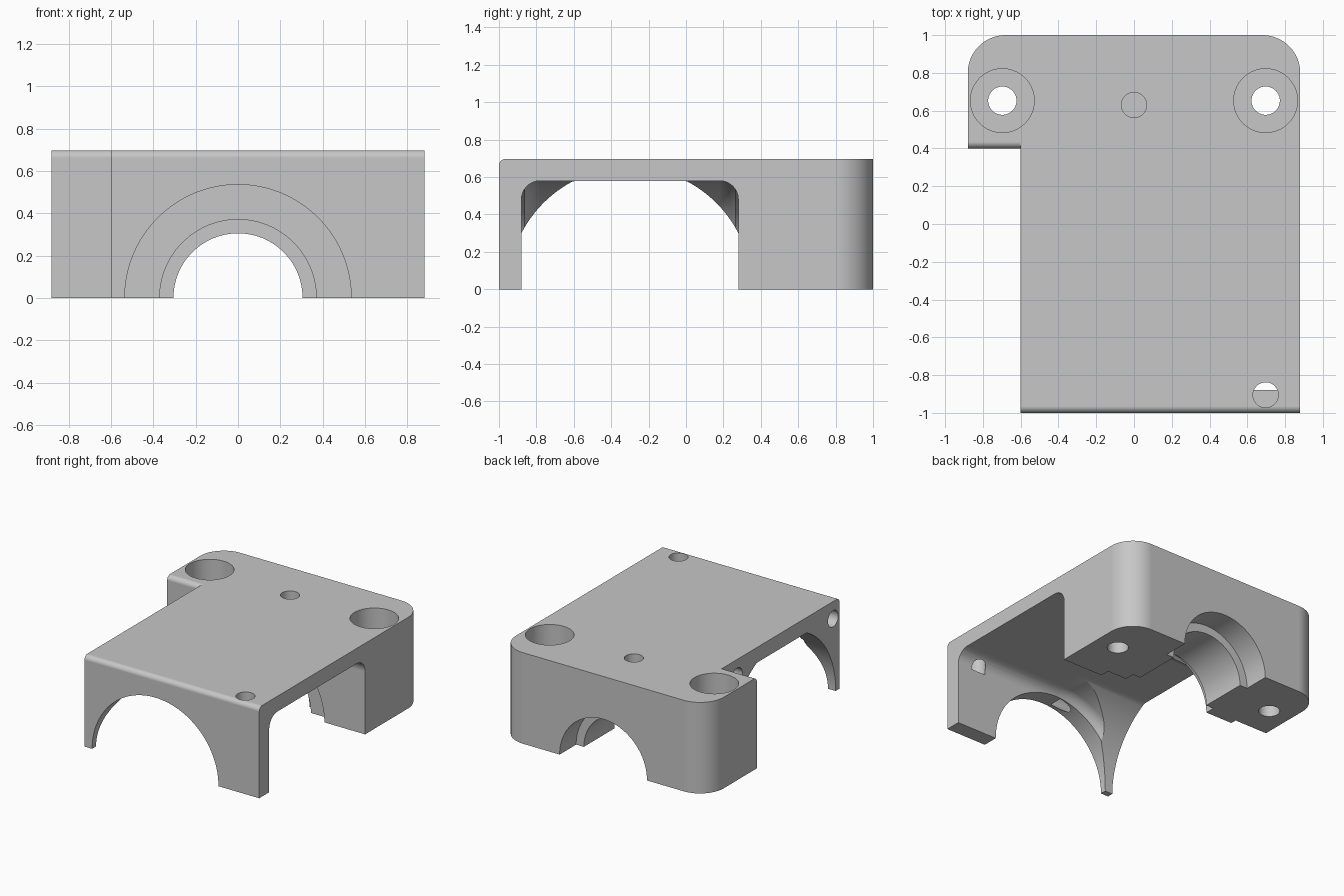
import bpy, bmesh
from math import sin, cos, pi, radians
from mathutils import Matrix

cube = bpy.data.objects.get("Cube")
if cube:
    bpy.data.objects.remove(cube, do_unlink=True)

HEIGHT = 0.697
ROOF = 0.58          # underside of the top plate
FRONT, BLOCK = -0.88, 0.28   # cavity ends

grey = bpy.data.materials.new("plain_grey")
grey.use_nodes = True
grey.diffuse_color = (0.57, 0.57, 0.57, 1)
grey.node_tree.nodes["Principled BSDF"].inputs["Base Color"].default_value = grey.diffuse_color


def make(name, bm):
    bmesh.ops.recalc_face_normals(bm, faces=bm.faces)
    mesh = bpy.data.meshes.new(name)
    bm.to_mesh(mesh)
    bm.free()
    mesh.materials.append(grey)
    obj = bpy.data.objects.new(name, mesh)
    bpy.context.collection.objects.link(obj)
    return obj


def loft(name, rings):
    """Skin a row of matching closed rings and cap both ends."""
    bm = bmesh.new()
    rows = [[bm.verts.new(p) for p in ring] for ring in rings]
    n = len(rows[0])
    for a, b in zip(rows, rows[1:]):
        for i in range(n):
            j = (i + 1) % n
            bm.faces.new((a[i], a[j], b[j], b[i]))
    bm.faces.new(rows[0])
    bm.faces.new(rows[-1])
    return make(name, bm)


def cylinder(name, axis, radius, start, end, u, v, segments=64):
    """Cylinder along x, y or z; u and v are its centre on the other two axes."""
    bm = bmesh.new()
    mid = (start + end) / 2
    place, turn = {
        "x": ((mid, u, v), Matrix.Rotation(pi / 2, 4, "Y")),
        "y": ((u, mid, v), Matrix.Rotation(pi / 2, 4, "X")),
        "z": ((u, v, mid), Matrix.Identity(4)),
    }[axis]
    bmesh.ops.create_cone(bm, cap_ends=True, segments=segments, radius1=radius,
                          radius2=radius, depth=end - start,
                          matrix=Matrix.Translation(place) @ turn)
    return make(name, bm)


def cut(body, cutter):
    bpy.context.view_layer.objects.active = body
    mod = body.modifiers.new(cutter.name, "BOOLEAN")
    mod.operation = "DIFFERENCE"
    mod.solver = "EXACT"
    mod.object = cutter
    bpy.ops.object.modifier_apply(modifier=mod.name)
    bpy.data.objects.remove(cutter, do_unlink=True)


# Body outline with rounded back corners and an ear on one side
def corner(cx, cy, r, start):
    return [(cx + r * cos(start + pi / 2 * i / 16), cy + r * sin(start + pi / 2 * i / 16))
            for i in range(17)]


outline = [(-0.6, -1), (0.88, -1)]
outline += corner(0.68, 0.8, 0.2, 0) + corner(-0.68, 0.8, 0.2, pi / 2)
outline += [(-0.88, 0.4), (-0.6, 0.4)]
body = loft("housing", [[(x, y, z) for x, y in outline] for z in (0, HEIGHT)])


# Soften the forward top edges of the plate and the ear
def round_edge(y, x0, x1, r=0.035):
    curve = corner(y + r, HEIGHT - r, r, pi / 2)
    top, front = HEIGHT + 0.05, y - 0.05
    profile = [(y + r, top)] + curve + [(front, HEIGHT - r), (front, top)]
    cut(body, loft("edge_round", [[(x, a, b) for a, b in profile] for x in (x0, x1)]))


round_edge(-1, -0.7, 1)
round_edge(0.4, -1, -0.6)


# Main cavity: flat roof running into a quarter round, with filleted ends
def cavity_ring(r, y):
    arc = [(-r * cos(pi / 2 * i / 32), y, r * sin(pi / 2 * i / 32)) for i in range(33)]
    return [(1, y, -0.1), (-r, y, -0.1)] + arc + [(1, y, r)]


FILLET = 0.1
steps = [pi / 2 * i / 8 for i in range(9)]
rings = [cavity_ring(ROOF - FILLET * (1 - sin(a)), FRONT + FILLET * (1 - cos(a))) for a in steps]
rings += [cavity_ring(ROOF - FILLET * (1 - cos(a)), BLOCK - FILLET * (1 - sin(a))) for a in steps]
cut(body, loft("cavity", rings))

# Front arch, running on as a shallow recess in the rear block
R, CENTRE = 0.653, -0.3
cut(body, cylinder("front_arch", "y", 0.535, -1.1, CENTRE + R, 0, 0, 128))

# Side arch, flattened at the roof
arch = [(CENTRE + R * cos(pi * i / 96), min(ROOF, R * sin(pi * i / 96))) for i in range(97)]
arch = [(CENTRE + R, -0.1)] + arch + [(CENTRE - R, -0.1)]
cut(body, loft("side_arch", [[(x, y, z) for y, z in arch] for x in (-0.7, 0)]))

# Stepped bore through the rear block
cut(body, cylinder("bore", "y", 0.305, 0.1, 1.1, 0, 0, 96))
cut(body, cylinder("bore_front", "y", 0.37, 0.1, 0.43, 0, 0, 96))
cut(body, cylinder("bore_back", "y", 0.37, 0.8, 1.1, 0, 0, 96))

# Counterbored screw holes
for side in (-1, 1):
    cut(body, cylinder("screw_head", "z", 0.169, 0.3, 1, side * 0.697, 0.653))
    cut(body, cylinder("screw_hole", "z", 0.075, -0.1, 1, side * 0.697, 0.653))

# Blind holes in the top and in the side wall
cut(body, cylinder("top_hole", "z", 0.067, 0.47, 1, 0, 0.63))
cut(body, cylinder("front_hole", "z", 0.067, 0.48, 1, 0.697, -0.905))
cut(body, cylinder("side_hole_front", "x", 0.062, -0.7, -0.05, -0.922, 0.565))
cut(body, cylinder("side_hole_back", "x", 0.066, -0.7, -0.34, 0.24, 0.565))

# Smooth curves while keeping the flat faces even
bpy.ops.object.select_all(action="DESELECT")
body.select_set(True)
bpy.context.view_layer.objects.active = body
bpy.ops.object.shade_smooth_by_angle(angle=radians(25))
even = body.modifiers.new("even_normals", "WEIGHTED_NORMAL")
even.keep_sharp = True
